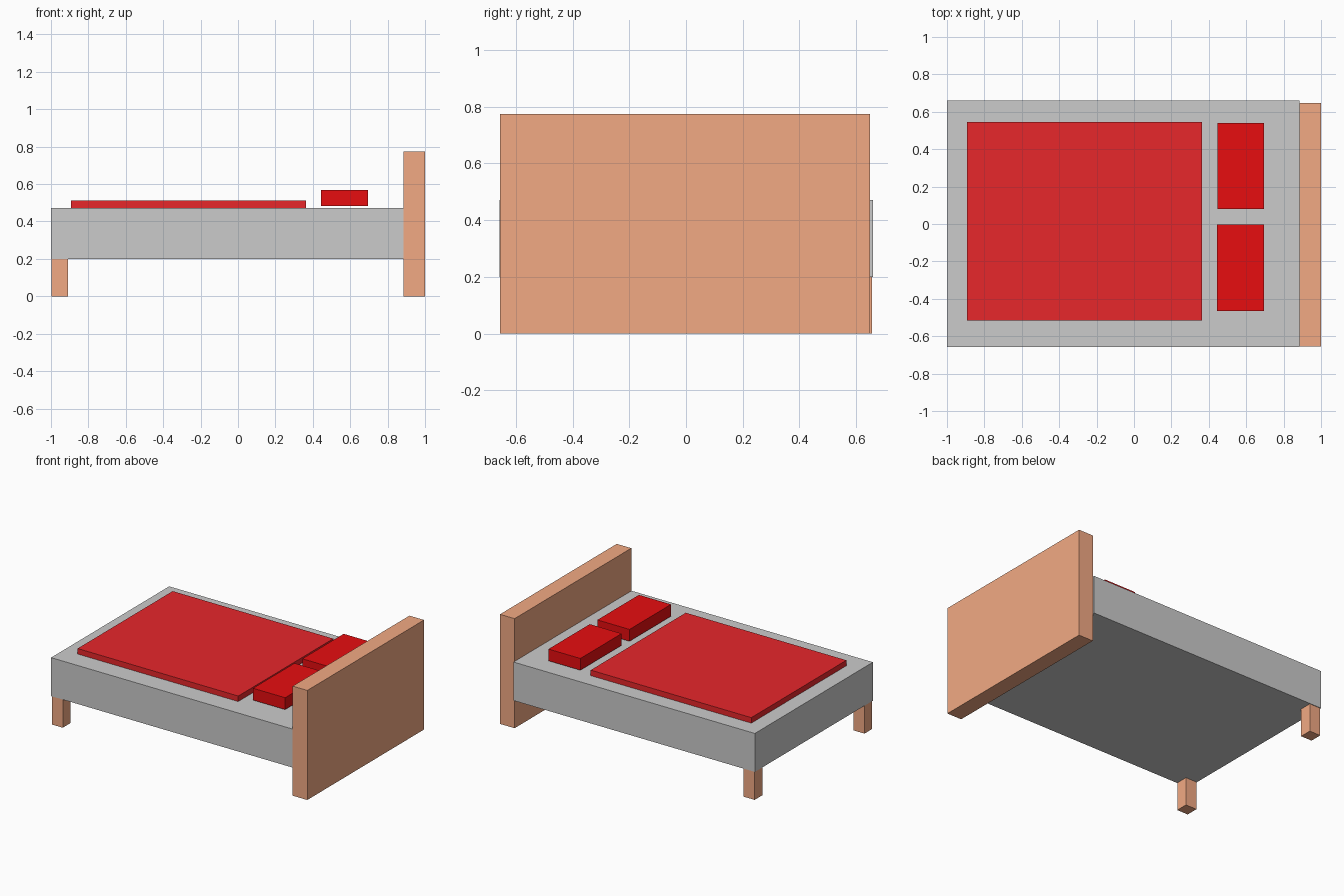
import bpy

if "Cube" in bpy.data.objects:
    bpy.data.objects.remove(bpy.data.objects["Cube"])


def material(name, rgb):
    mat = bpy.data.materials.new(name)
    mat.diffuse_color = (*rgb, 1)
    mat.use_nodes = True
    mat.node_tree.nodes["Principled BSDF"].inputs["Base Color"].default_value = mat.diffuse_color
    return mat


def box(name, x, y, z, mat=None):
    """Box spanning the given (min, max) ranges."""
    bpy.ops.mesh.primitive_cube_add(size=1, location=[(a + b) / 2 for a, b in (x, y, z)])
    ob = bpy.context.object
    ob.name = name
    ob.scale = [b - a for a, b in (x, y, z)]
    bpy.ops.object.transform_apply(location=False, rotation=False, scale=True)
    if mat:
        ob.data.materials.append(mat)
    return ob


wood = material("wood", (0.89, 0.40, 0.23))
blanket_red = material("blanket_red", (0.80, 0.02, 0.024))
pillow_red = material("pillow_red", (0.80, 0.004, 0.005))

# Mattress and headboard
box("mattress", (-1.0, 0.886), (-0.658, 0.66), (0.2, 0.472))
box("headboard", (0.886, 1.0), (-0.655, 0.648), (0.0, 0.774), wood)

# Foot-end legs
for name, y in (("front_leg", (-0.656, -0.57)), ("back_leg", (0.57, 0.656))):
    box(name, (-0.996, -0.91), y, (0.0, 0.2), wood)

# Blanket lying on the mattress
box("blanket", (-0.892, 0.363), (-0.516, 0.545), (0.46, 0.511), blanket_red)

# Pillows, just above the mattress
box("front_pillow", (0.443, 0.694), (-0.465, -0.002), (0.484, 0.568), pillow_red)
box("back_pillow", (0.447, 0.696), (0.08, 0.541), (0.486, 0.569), pillow_red)
